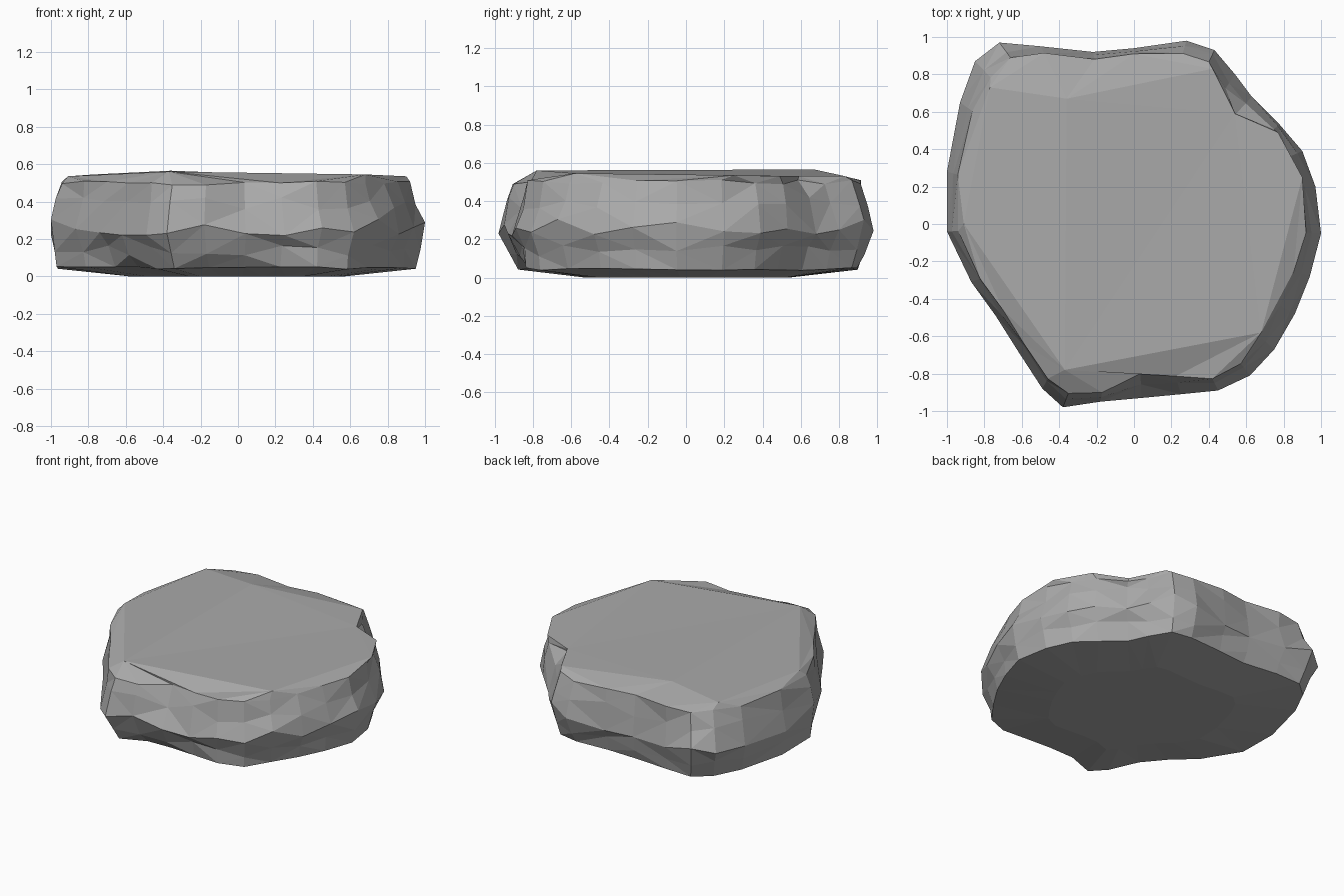
import bpy
import bmesh
import random
from mathutils import Vector

rng = random.Random(4)
cube = bpy.data.objects.get("Cube")
if cube:
    bpy.data.objects.remove(cube, do_unlink=True)

# Widest outline, counter-clockwise: x, y, top inset, bottom inset (hundredths)
OUTLINE = [
    (100, -5, 8, 5), (97, 20, 7, 6), (90, 39, 7, 8), (78, 53, 4, 9),
    (63, 68, 13, 10), (54, 80, 9, 8), (43, 93, 7, 7), (28, 98, 7, 9),
    (0, 94, 3, 6), (-22, 92, 4, 5), (-50, 95, 4, 6), (-72, 97, 10, 9),
    (-85, 87, 12, 10), (-93, 65, 8, 7), (-100, 28, 6, 4), (-100, -4, 6, 3),
    (-87, -31, 5, 6), (-74, -49, 5, 10), (-62, -68, 5, 13), (-49, -88, 6, 12),
    (-38, -98, 8, 11), (-18, -95, 5, 14), (4, -93, 13, 12), (25, -91, 10, 9),
    (45, -89, 7, 6), (62, -81, 8, 6), (75, -67, 9, 8), (86, -48, 9, 7),
    (94, -28, 9, 6)]

# Corners of the flat top plateau
PLATEAU = [(.90, .25, .535), (.77, .49, .53), (.54, .59, .53), (.42, .83, .53),
           (-.36, .67, .565), (-.77, .73, .545), (-.91, .0, .535),
           (-.37, -.78, .56), (.68, -.58, .545)]

# Ring levels: height, share of top inset, share of bottom inset, roughness
LEVELS = [(.045, 0, 1, .008), (.14, 0, .4, .03), (.26, 0, 0, .045),
          (.39, .3, 0, .035), (.50, 1, 0, .012)]


def ring(bm, height, top, bottom, rough):
    verts = []
    for x, y, t, b in OUTLINE:
        edge = Vector((x, y, 0)) / 100
        inset = (t * top + b * bottom) / 100
        if 0 < top + bottom < 1:
            inset += rng.uniform(0, rough)
        point = edge - edge.normalized() * inset
        point.z = height + rng.uniform(-rough, rough)
        verts.append(bm.verts.new(point))
    return verts


def join(bm, lower, upper):
    """Bridge two rings, collapsing quads where corners are shared."""
    count = len(lower)
    for i in range(count):
        j = (i + 1) % count
        corners = list(dict.fromkeys((lower[i], lower[j], upper[j], upper[i])))
        if len(corners) > 2:
            bm.faces.new(corners)


bm = bmesh.new()

# Craggy sides
rings = [ring(bm, *level) for level in LEVELS]
for lower, upper in zip(rings, rings[1:]):
    join(bm, lower, upper)

# Top: each rim point leans on its nearest plateau corner
corners = [bm.verts.new(p) for p in PLATEAU]
nearest = [min(corners, key=lambda c: (c.co.xy - v.co.xy).length) for v in rings[-1]]
join(bm, rings[-1], nearest)
bm.faces.new(list(dict.fromkeys(nearest)))

# Shallow, slightly convex underside
base = [bm.verts.new((v.co.x * .6, v.co.y * .6, 0)) for v in rings[0]]
join(bm, base, rings[0])
bm.faces.new(list(reversed(base)))

# Broken flat facets
bmesh.ops.triangulate(bm, faces=bm.faces[:], quad_method='SHORT_EDGE')
loose = [v for v in bm.verts if not v.link_faces]
bmesh.ops.delete(bm, geom=loose, context='VERTS')
bmesh.ops.recalc_face_normals(bm, faces=bm.faces[:])

mesh = bpy.data.meshes.new("stone_slab")
bm.to_mesh(mesh)
bm.free()
slab = bpy.data.objects.new("stone_slab", mesh)
bpy.context.collection.objects.link(slab)

# Plain grey stone
stone = bpy.data.materials.new("grey_stone")
stone.use_nodes = True
grey = (.4, .4, .4, 1)
stone.diffuse_color = grey
stone.node_tree.nodes["Principled BSDF"].inputs["Base Color"].default_value = grey
mesh.materials.append(stone)
